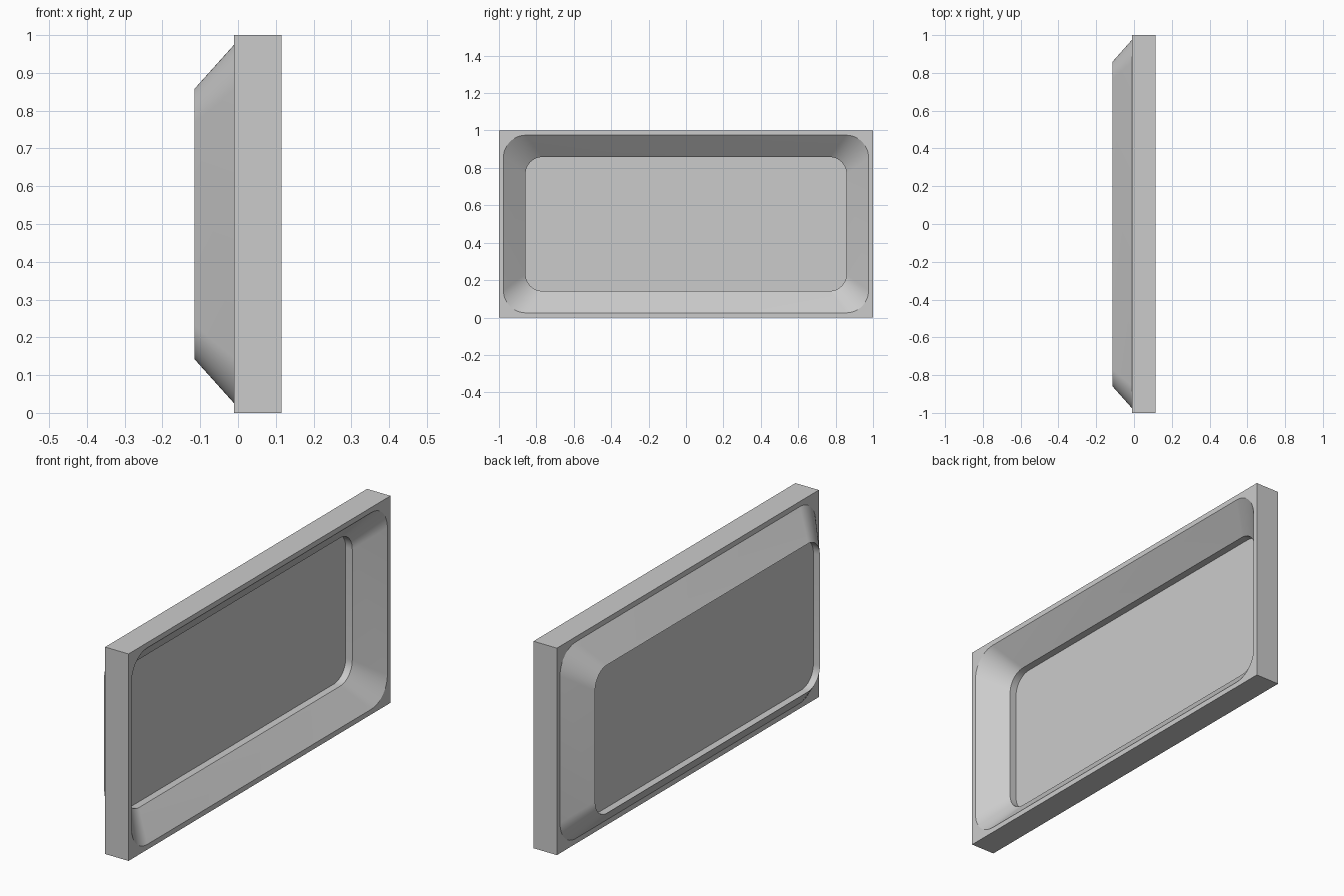
import bpy, bmesh, math

if "Cube" in bpy.data.objects:
    bpy.data.objects.remove(bpy.data.objects["Cube"])

SEG = 12  # steps per rounded corner


def rounded_loop(bm, x, half_y, half_z, r):
    """Rounded rectangle in the YZ plane, centred on z = 0.5 (r = 0 gives a plain rectangle)."""
    verts = []
    for k, (sy, sz) in enumerate([(1, 1), (-1, 1), (-1, -1), (1, -1)]):
        for i in range(SEG + 1):
            a = (k + i / SEG) * math.pi / 2
            verts.append(bm.verts.new((x, sy * (half_y - r) + r * math.cos(a),
                                       0.5 + sz * (half_z - r) + r * math.sin(a))))
    return verts


def bridge(bm, a, b):
    n = len(a)
    for i in range(n):
        j = (i + 1) % n
        bm.faces.new((a[i], a[j], b[j], b[i]))


def finish(bm, name):
    bmesh.ops.remove_doubles(bm, verts=bm.verts[:], dist=1e-5)
    bmesh.ops.recalc_face_normals(bm, faces=bm.faces[:])
    me = bpy.data.meshes.new(name)
    bm.to_mesh(me)
    bm.free()
    ob = bpy.data.objects.new(name, me)
    bpy.context.collection.objects.link(ob)
    bpy.ops.object.select_all(action='DESELECT')
    ob.select_set(True)
    bpy.context.view_layer.objects.active = ob
    bpy.ops.object.shade_smooth_by_angle(angle=math.radians(30))
    return ob


# Frame: square rim with a sloped surround that pushes out through the back
bm = bmesh.new()
sections = [
    (0.115, 1.0, 0.5, 0.0),
    (0.115, 0.976, 0.475, 0.12),
    (0.010, 0.858, 0.358, 0.09),
    (-0.115, 0.858, 0.358, 0.09),
    (-0.010, 0.976, 0.475, 0.12),
    (-0.010, 1.0, 0.5, 0.0),
]
loops = [rounded_loop(bm, *s) for s in sections]
for i, loop in enumerate(loops):
    bridge(bm, loop, loops[(i + 1) % len(loops)])
finish(bm, "window_frame")

# Pane: rounded slab set inside the opening, recessed on both sides
bm = bmesh.new()
front = rounded_loop(bm, -0.025, 0.858, 0.358, 0.09)
back = rounded_loop(bm, -0.080, 0.858, 0.358, 0.09)
bridge(bm, front, back)
bm.faces.new(front)
bm.faces.new(back[::-1])
finish(bm, "window_pane")
